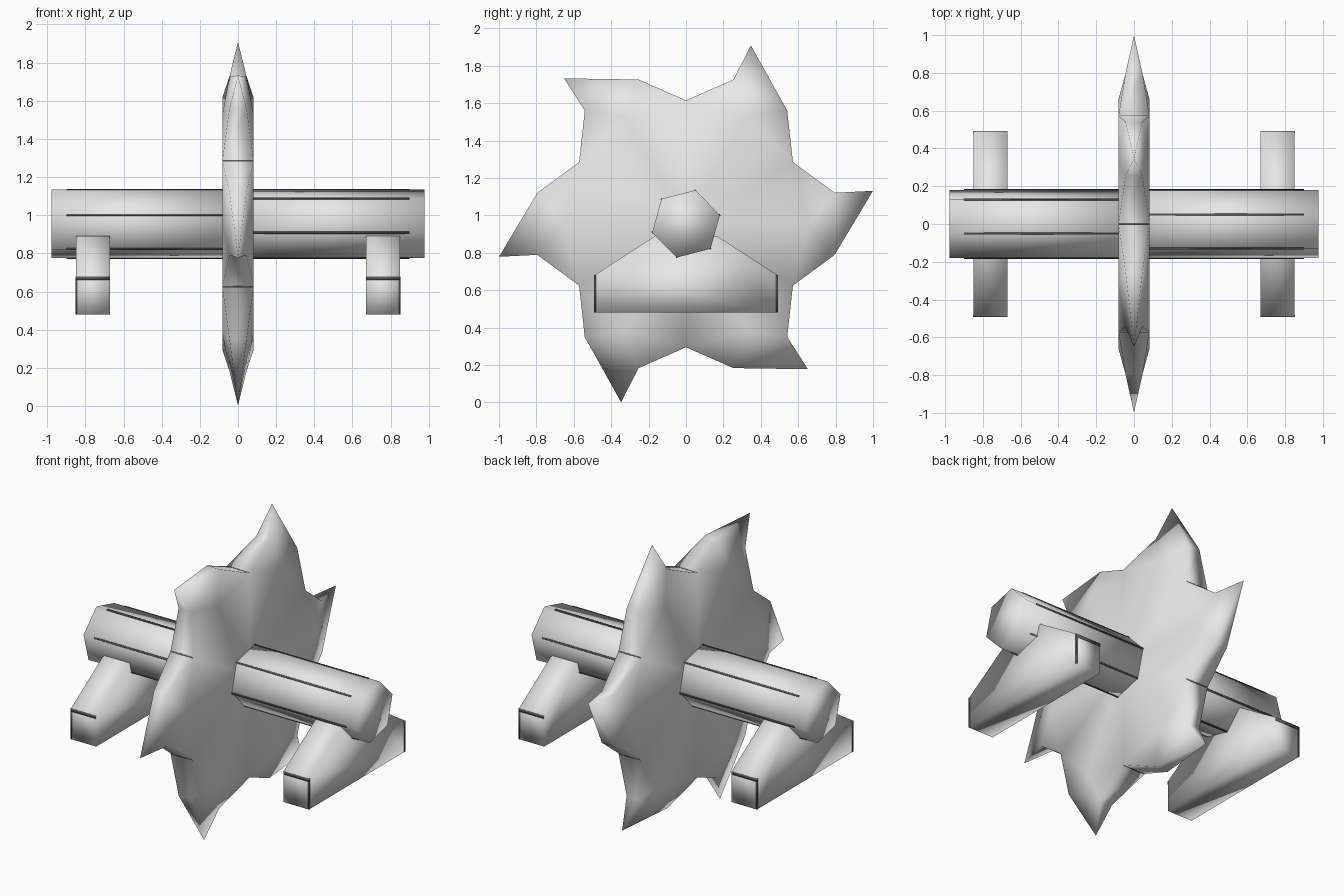
import bpy, bmesh, math

if "Cube" in bpy.data.objects:
    bpy.data.objects.remove(bpy.data.objects["Cube"])

CZ = 0.955  # height of the wheel axis


def material(name, value):
    mat = bpy.data.materials.new(name)
    mat.diffuse_color = (value, value, value, 1)
    mat.use_nodes = True
    mat.node_tree.nodes["Principled BSDF"].inputs["Base Color"].default_value = mat.diffuse_color
    return mat


light = material("light grey", 0.8)
dark = material("dark edge grey", 0.1)


def finish(name, bm, mat=light):
    """Turn a bmesh into a smooth shaded object."""
    bmesh.ops.recalc_face_normals(bm, faces=bm.faces)
    for f in bm.faces:
        f.smooth = True
    mesh = bpy.data.meshes.new(name)
    bm.to_mesh(mesh)
    bm.free()
    mesh.materials.append(mat)
    obj = bpy.data.objects.new(name, mesh)
    bpy.context.collection.objects.link(obj)
    return obj


def prism(name, profile, x0, x1, mat=light):
    """Extrude a (y, z) profile along x."""
    bm = bmesh.new()
    face = bm.faces.new([bm.verts.new((x0, y, z)) for y, z in profile])
    new = bmesh.ops.extrude_face_region(bm, geom=[face])["geom"]
    bmesh.ops.translate(bm, vec=(x1 - x0, 0, 0),
                        verts=[v for v in new if isinstance(v, bmesh.types.BMVert)])
    return finish(name, bm, mat)


def ring_point(r, deg):
    a = math.radians(deg)
    return r * math.cos(a), CZ + r * math.sin(a)


def edge_line(name, r, deg, half, x0, x1):
    """Thin dark line along x on an edge of the wheel or axle."""
    y, z = ring_point(r, deg)
    a = math.radians(deg)
    c, s = math.cos(a), math.sin(a)
    profile = [(y + u * c - v * s, z + u * s + v * c)
               for u, v in ((-0.004, -half), (0.002, -half), (0.002, half), (-0.004, half))]
    prism(name, profile, x0, x1, dark)


# Spiked wheel: a twelve-sided disc with six tapered, hooked teeth
bm = bmesh.new()


def polar(r, deg, x):
    return bm.verts.new((x, *ring_point(r, deg)))


def pair(r, deg, x):
    return polar(r, deg, x), polar(r, deg, -x)


valleys = [pair(0.66, 60 * k - 30, 0.082) for k in range(6)]
middles = [pair(0.66, 60 * k, 0.082) for k in range(6)]
hubs = pair(0, 0, 0.082)
for k in range(6):
    v, m, w = valleys[k], middles[k], valleys[(k + 1) % 6]
    b = pair(0.812, 60 * k - 11.8, 0.045)
    a = pair(0.812, 60 * k + 11.8, 0.045)
    tip = polar(1.015, 60 * k + 10, 0)
    for s in (0, 1):
        for loop in ((hubs[s], v[s], m[s]), (hubs[s], m[s], w[s]),
                     (v[s], b[s], m[s]), (m[s], b[s], a[s]),
                     (m[s], a[s], w[s]), (b[s], tip, a[s])):
            bm.faces.new(loop)
    bm.faces.new((v[0], v[1], b[1], b[0]))
    bm.faces.new((a[0], a[1], w[1], w[0]))
    bm.faces.new((b[0], b[1], tip))
    bm.faces.new((a[0], tip, a[1]))
finish("spiked_wheel", bm)

# Dark lines across the valleys between the teeth
for k in range(6):
    edge_line("wheel_line", 0.66, 60 * k + 30, 0.006, -0.08, 0.08)

# Each side gets half a hexagonal axle and a sloped foot block
foot = [(-0.49, 0.48), (0.49, 0.48), (0.49, 0.68),
        (0.165, 0.89), (-0.165, 0.89), (-0.49, 0.68)]
for side, s in (("right", 1), ("left", -1)):
    angles = [90 + s * (60 * i - 15.5) for i in range(6)]
    prism(side + "_axle", [ring_point(0.187, d) for d in angles], s * 0.06, s * 0.977)
    for d in angles:
        edge_line(side + "_axle_line", 0.187, d, 0.005, s * 0.08, s * 0.9)
    prism(side + "_foot", foot, s * 0.67, s * 0.85)
    # Dark lines on the foot's upper front and back edges and outer corners
    for t in (-1, 1):
        prism(side + "_foot_line",
              [(t * 0.486, 0.66), (t * 0.492, 0.66), (t * 0.492, 0.68), (t * 0.486, 0.68)],
              s * 0.67, s * 0.85, dark)
        prism(side + "_foot_corner_line",
              [(t * 0.482, 0.48), (t * 0.491, 0.48), (t * 0.491, 0.68), (t * 0.482, 0.68)],
              s * 0.843, s * 0.852, dark)
